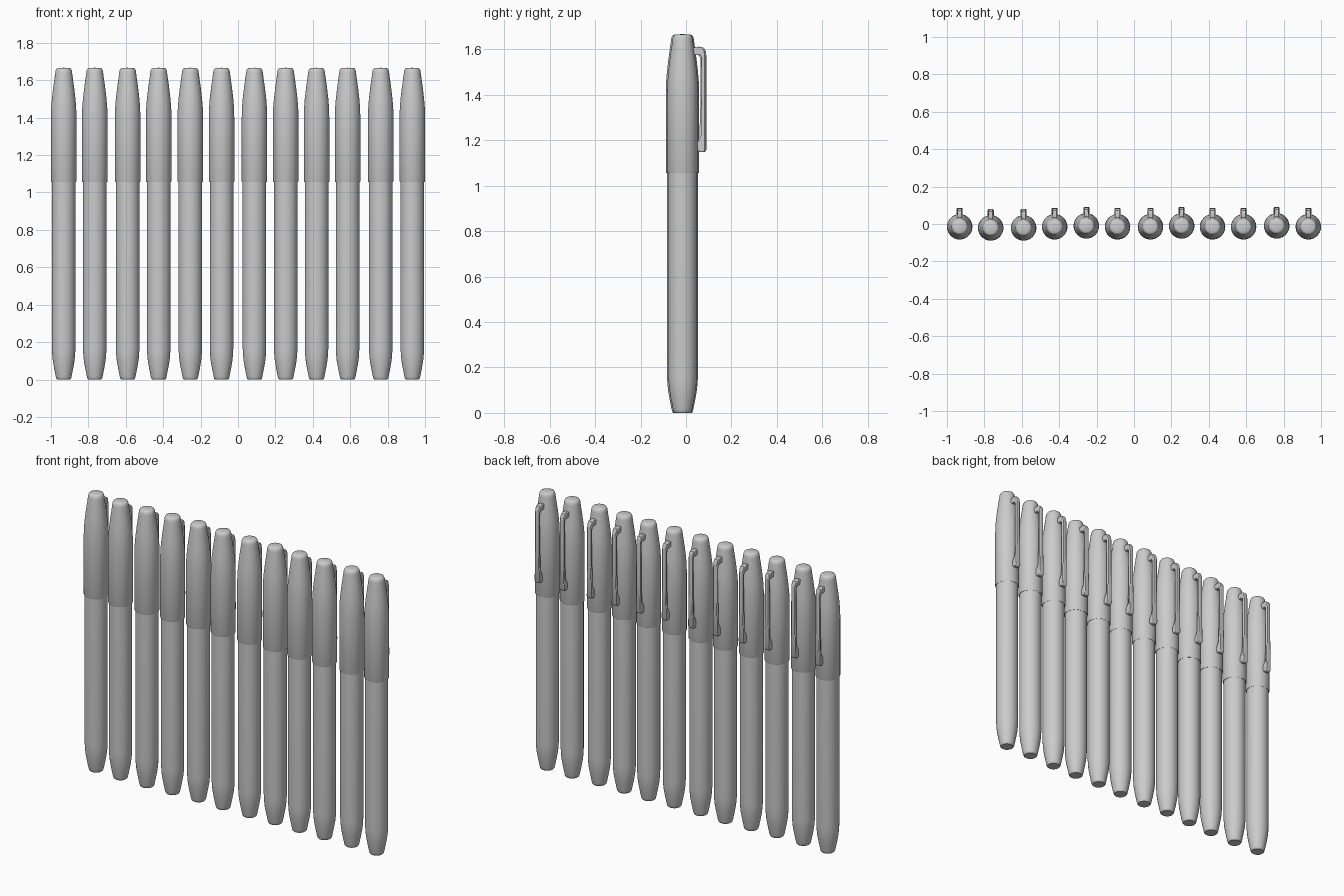
import bpy, bmesh, math

cube = bpy.data.objects.get("Cube")
if cube:
    bpy.data.objects.remove(cube, do_unlink=True)

grey = bpy.data.materials.new("plain_grey")
grey.use_nodes = True
COLOUR = (0.6, 0.6, 0.6, 1)
grey.diffuse_color = COLOUR
grey.node_tree.nodes["Principled BSDF"].inputs["Base Color"].default_value = COLOUR


def finish(bm, name, angle):
    bmesh.ops.recalc_face_normals(bm, faces=bm.faces)
    mesh = bpy.data.meshes.new(name)
    bm.to_mesh(mesh)
    bm.free()
    mesh.materials.append(grey)
    obj = bpy.data.objects.new(name, mesh)
    bpy.context.collection.objects.link(obj)
    bpy.ops.object.select_all(action='DESELECT')
    obj.select_set(True)
    bpy.context.view_layer.objects.active = obj
    bpy.ops.object.shade_smooth_by_angle(angle=math.radians(angle))
    return obj


def lathe(name, profile, steps=40):
    bm = bmesh.new()
    verts = [bm.verts.new((r, 0, z)) for r, z in profile]
    edges = [bm.edges.new(pair) for pair in zip(verts, verts[1:])]
    bmesh.ops.spin(bm, geom=verts + edges, cent=(0, 0, 0), axis=(0, 0, 1),
                   angle=math.tau, steps=steps, use_duplicate=False)
    bmesh.ops.remove_doubles(bm, verts=bm.verts, dist=0.0001)
    return finish(bm, name, 35)


def clip(name):
    # Side outline in (y, z): arm into the cap, thin bar, thicker foot
    outline = [(0.035, 1.575), (0.035, 1.605), (0.07, 1.612), (0.088, 1.607),
               (0.097, 1.592), (0.1, 1.57), (0.1, 1.35), (0.1, 1.16),
               (0.094, 1.148), (0.072, 1.148), (0.066, 1.158), (0.066, 1.19),
               (0.08, 1.22), (0.084, 1.35), (0.084, 1.56), (0.078, 1.575)]
    bm = bmesh.new()
    face = bm.faces.new([bm.verts.new((-0.013, y, z)) for y, z in outline])
    extruded = bmesh.ops.extrude_face_region(bm, geom=[face])["geom"]
    moved = [v for v in extruded if isinstance(v, bmesh.types.BMVert)]
    bmesh.ops.translate(bm, verts=moved, vec=(0.026, 0, 0))
    # Foot is a little wider than the bar
    for v in bm.verts:
        if v.co.z < 1.2:
            v.co.x *= 1.25
    obj = finish(bm, name, 40)
    bevel = obj.modifiers.new("soft_edges", 'BEVEL')
    bevel.width = 0.004
    bevel.segments = 2
    bevel.limit_method = 'ANGLE'
    bevel.angle_limit = math.radians(50)
    return obj


# Barrel: blunt tapered end, straight up into the cap
barrel = lathe("barrel", [(0, 0), (0.035, 0), (0.039, 0.004), (0.042, 0.015),
                          (0.051, 0.06), (0.058, 0.1), (0.061, 0.13),
                          (0.063, 0.17), (0.063, 1.07)])
# Cap: open lip, long taper, softly rounded top
cap = lathe("cap", [(0.061, 1.057), (0.066, 1.055), (0.068, 1.06), (0.068, 1.4),
                    (0.067, 1.45), (0.063, 1.5), (0.056, 1.56), (0.049, 1.61),
                    (0.045, 1.64), (0.043, 1.653), (0.038, 1.662),
                    (0.03, 1.666), (0, 1.667)])
pocket_clip = clip("pocket_clip")

# Row of pens, slightly uneven in spacing and depth
row_x = [-0.932, -0.766, -0.59, -0.424, -0.255, -0.088,
         0.088, 0.255, 0.42, 0.586, 0.763, 0.932]
row_y = [-0.015, -0.021, -0.021, -0.015, -0.01, -0.015,
         -0.015, -0.01, -0.015, -0.015, -0.01, -0.015]
for i, (x, y) in enumerate(zip(row_x, row_y)):
    for part in (barrel, cap, pocket_clip):
        obj = part
        if i:
            obj = part.copy()
            obj.name = f"{part.name}_{i + 1}"
            bpy.context.collection.objects.link(obj)
        obj.location = (x, y, 0)
